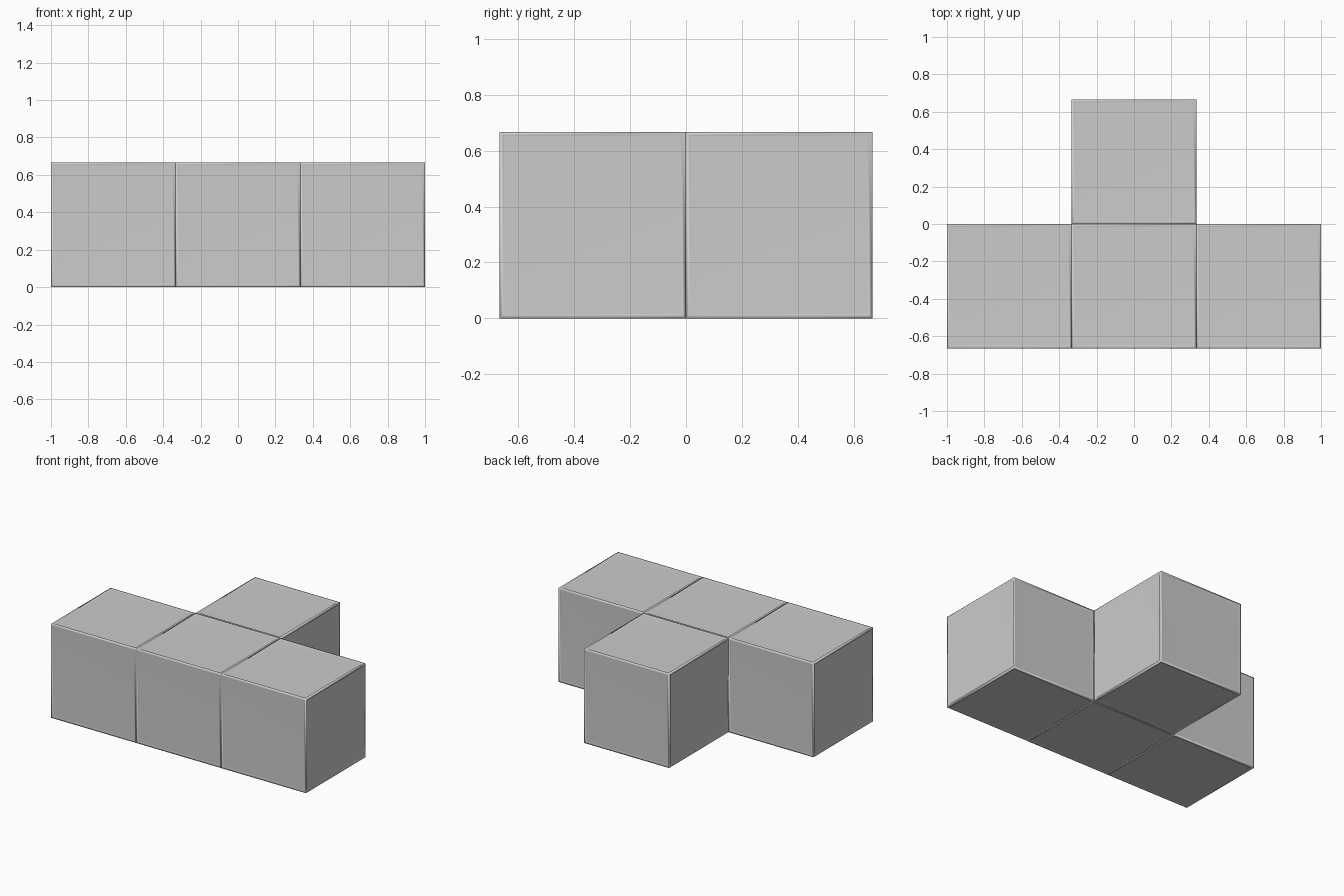
import bpy, bmesh

if "Cube" in bpy.data.objects:
    bpy.data.objects.remove(bpy.data.objects["Cube"])

S = 2 / 3          # edge length of one cube
FRAME = 0.02       # width of the rim around each face
RECESS = 0.006     # depth of the sunken panel


def panel_cube(name, x, y):
    bm = bmesh.new()
    bmesh.ops.create_cube(bm, size=S)
    panels = bm.faces[:]
    # flat rim, then a small step down to the panel
    bmesh.ops.inset_individual(bm, faces=panels, thickness=FRAME)
    bmesh.ops.inset_individual(bm, faces=panels, thickness=0.003, depth=-RECESS)
    for f in bm.faces:
        f.smooth = True
    mesh = bpy.data.meshes.new(name)
    bm.to_mesh(mesh)
    bm.free()
    obj = bpy.data.objects.new(name, mesh)
    obj.location = (x, y, S / 2)
    bpy.context.collection.objects.link(obj)
    # keeps the panels flat while the rims shade softly round the corners
    mod = obj.modifiers.new("weighted_normals", 'WEIGHTED_NORMAL')
    mod.weight = 50
    return obj


# front row of three cubes
for label, i in (("left", -1), ("middle", 0), ("right", 1)):
    panel_cube(label + "_cube", i * S, -S / 2)

# single cube behind the middle one
panel_cube("back_cube", 0, S / 2)
